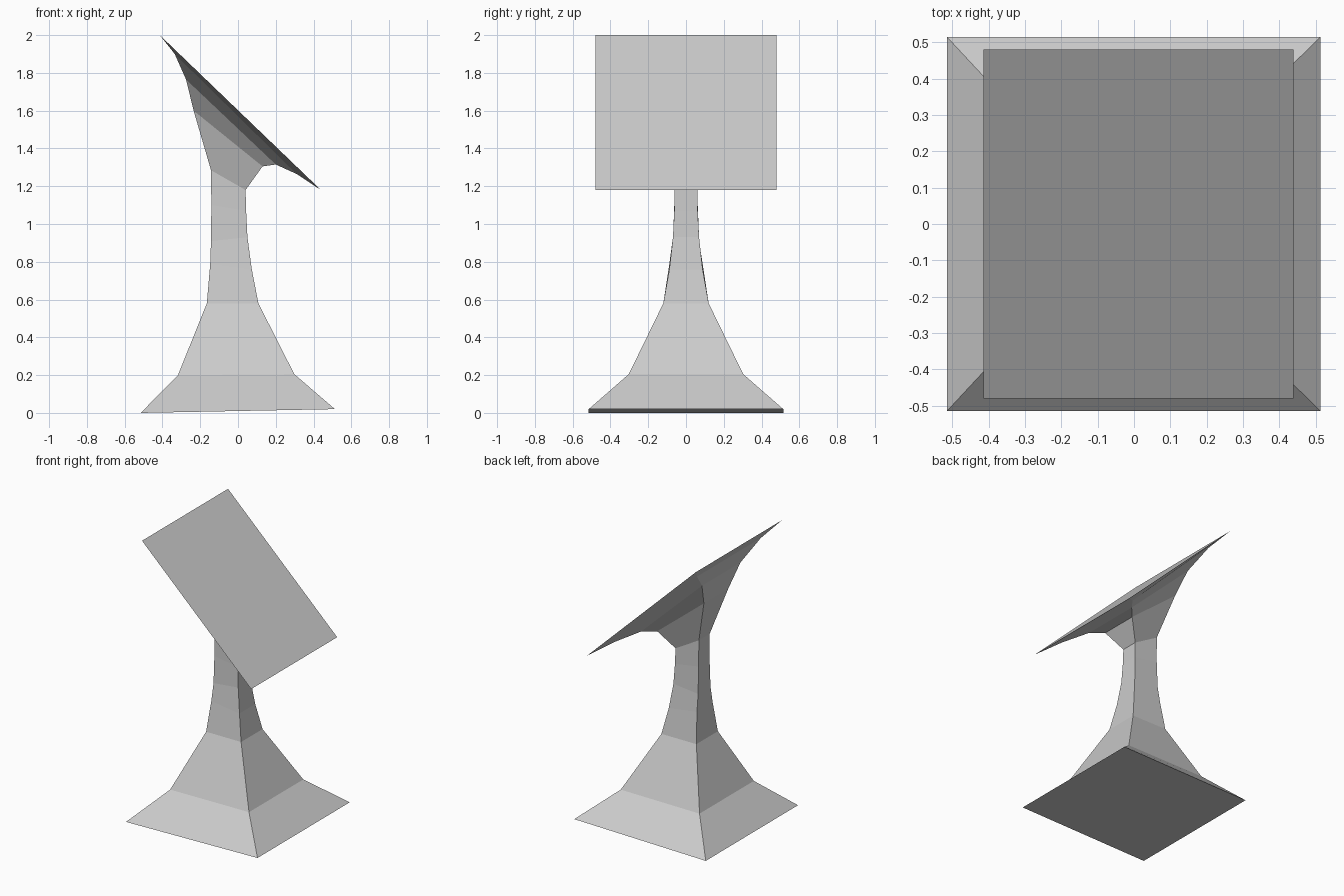
import bpy
import bmesh

default_cube = bpy.data.objects.get("Cube")
if default_cube:
    bpy.data.objects.remove(default_cube, do_unlink=True)


def make_material(name, colour):
    material = bpy.data.materials.new(name)
    material.use_nodes = True
    material.diffuse_color = colour
    shader = next(n for n in material.node_tree.nodes if n.type == "BSDF_PRINCIPLED")
    shader.inputs["Base Color"].default_value = colour
    return material


def add_ring(bm, section):
    """Four-cornered section: low-x edge, high-x edge and half depth."""
    left_x, left_z, right_x, right_z, half = section
    corners = [
        (left_x, -half, left_z),
        (right_x, -half, right_z),
        (right_x, half, right_z),
        (left_x, half, left_z),
    ]
    return [bm.verts.new(corner) for corner in corners]


def loft(name, sections, material, cap_bottom=False, cap_top=False):
    """Skin neighbouring sections with flat outward-facing sides."""
    bm = bmesh.new()
    rings = [add_ring(bm, section) for section in sections]
    for lower, upper in zip(rings, rings[1:]):
        for i in range(len(lower)):
            j = (i + 1) % len(lower)
            bm.faces.new((lower[i], lower[j], upper[j], upper[i]))
    if cap_bottom:
        bm.faces.new(list(reversed(rings[0])))
    if cap_top:
        bm.faces.new(rings[-1])
    mesh = bpy.data.meshes.new(name)
    bm.to_mesh(mesh)
    bm.free()
    mesh.materials.append(material)
    part = bpy.data.objects.new(name, mesh)
    bpy.context.collection.objects.link(part)
    return part


stone = make_material("light_grey", (0.6, 0.6, 0.6, 1.0))

# Sections shared by touching parts: left x, left z, right x, right z, half depth
ankle = (-0.165, 0.58, 0.108, 0.58, 0.12)
neck = (-0.143, 1.285, 0.04, 1.18, 0.06)

# Flared square foot with a slightly tilted underside
foot_sections = [
    (-0.515, 0.0, 0.513, 0.02, 0.515),
    (-0.318, 0.2, 0.298, 0.205, 0.303),
    ankle,
]

# Slim tapering column
column_sections = [
    ankle,
    (-0.147, 0.79, 0.073, 0.76, 0.088),
    (-0.143, 0.91, 0.05, 0.93, 0.069),
    (-0.141, 1.1, 0.043, 1.07, 0.062),
    neck,
]

# Support that flares out into the sloping reading panel
panel_sections = [
    neck,
    (-0.235, 1.6, 0.13, 1.305, 0.136),
    (-0.275, 1.765, 0.2, 1.315, 0.215),
    (-0.335, 1.9, 0.31, 1.265, 0.356),
    (-0.414, 2.0, 0.439, 1.18, 0.48),
]

loft("foot", foot_sections, stone, cap_bottom=True)
loft("column", column_sections, stone)
loft("sloping_panel", panel_sections, stone, cap_top=True)
